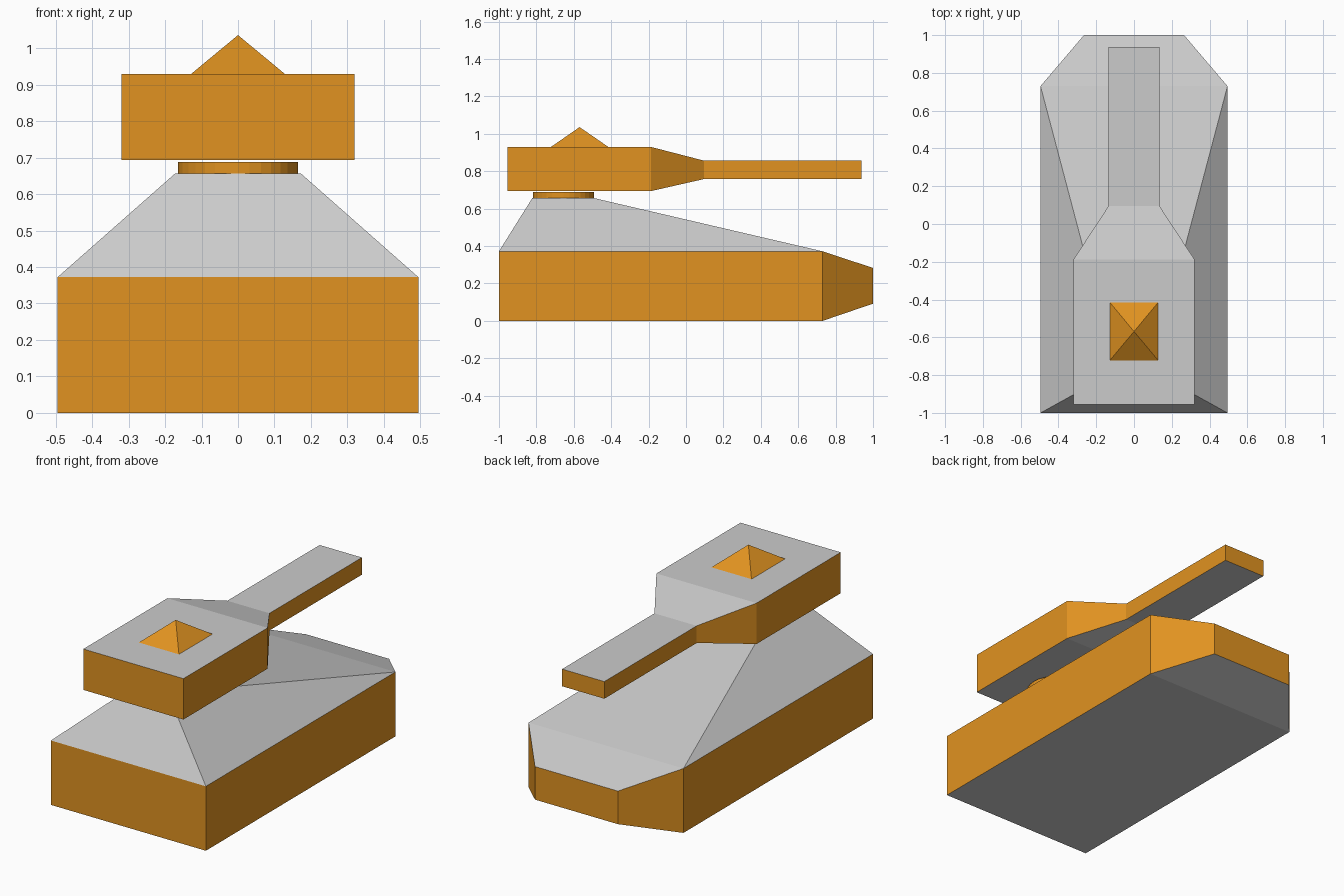
import bpy, bmesh
from mathutils import Vector, Matrix

if "Cube" in bpy.data.objects:
    bpy.data.objects.remove(bpy.data.objects["Cube"])

orange = bpy.data.materials.new("orange_paint")
orange.diffuse_color = (0.75, 0.29, 0.015, 1)
orange.use_nodes = True
orange.node_tree.nodes["Principled BSDF"].inputs["Base Color"].default_value = orange.diffuse_color


def finish(name, bm, is_orange):
    """Turn a bmesh into an object, painting the faces chosen by is_orange."""
    bmesh.ops.recalc_face_normals(bm, faces=bm.faces[:])
    bm.normal_update()
    me = bpy.data.meshes.new(name)
    me.materials.append(None)
    me.materials.append(orange)
    for f in bm.faces:
        f.material_index = 1 if is_orange(f) else 0
    bm.to_mesh(me)
    bm.free()
    ob = bpy.data.objects.new(name, me)
    bpy.context.collection.objects.link(ob)
    return ob


def loft(sections):
    """Skin rectangles (y, half width, z low, z high) along y, capped."""
    bm = bmesh.new()
    rings = [[bm.verts.new(p) for p in
              ((-w, y, lo), (w, y, lo), (w, y, hi), (-w, y, hi))]
             for y, w, lo, hi in sections]
    for a, b in zip(rings, rings[1:]):
        for i in range(4):
            j = (i + 1) % 4
            bm.faces.new((a[i], a[j], b[j], b[i]))
    bm.faces.new(rings[0])
    bm.faces.new(rings[-1])
    bmesh.ops.recalc_face_normals(bm, faces=bm.faces[:])
    bm.normal_update()
    return bm


def upright(f):
    return abs(f.normal.z) < 0.1


# Hull: box with tapered nose, top face drawn up into a sloped deck
bm = loft([(-1, 0.495, 0, 0.372), (0.73, 0.495, 0, 0.372), (1, 0.265, 0.092, 0.283)])
deck = next(f for f in bm.faces if f.normal.z > 0.99)
top = bmesh.ops.extrude_discrete_faces(bm, faces=[deck])["faces"][0]
for v in top.verts:
    v.co = Vector((0.173 if v.co.x > 0 else -0.173,
                   -0.49 if v.co.y > 0 else -0.822, 0.656))
finish("hull", bm, lambda f: upright(f) and f.calc_center_median().z < 0.38)

# Turret: block narrowing into a flat barrel
bm = loft([(-0.955, 0.32, 0.694, 0.93), (-0.187, 0.32, 0.694, 0.93),
           (0.095, 0.135, 0.758, 0.857), (0.938, 0.135, 0.758, 0.857)])
finish("turret_and_barrel", bm, upright)

# Turret ring
bm = bmesh.new()
bmesh.ops.create_cone(bm, cap_ends=True, segments=32, radius1=0.164, radius2=0.164,
                      depth=0.034, matrix=Matrix.Translation((0, -0.655, 0.671)))
finish("turret_ring", bm, lambda f: True)

# Hatch: four-sided pyramid on the turret roof
bm = bmesh.new()
base = [bm.verts.new(p) for p in ((-0.128, -0.722, 0.93), (0.128, -0.722, 0.93),
                                  (0.128, -0.415, 0.93), (-0.128, -0.415, 0.93))]
apex = bm.verts.new((0, -0.569, 1.036))
for i in range(4):
    bm.faces.new((base[i], base[(i + 1) % 4], apex))
finish("hatch", bm, lambda f: True)
